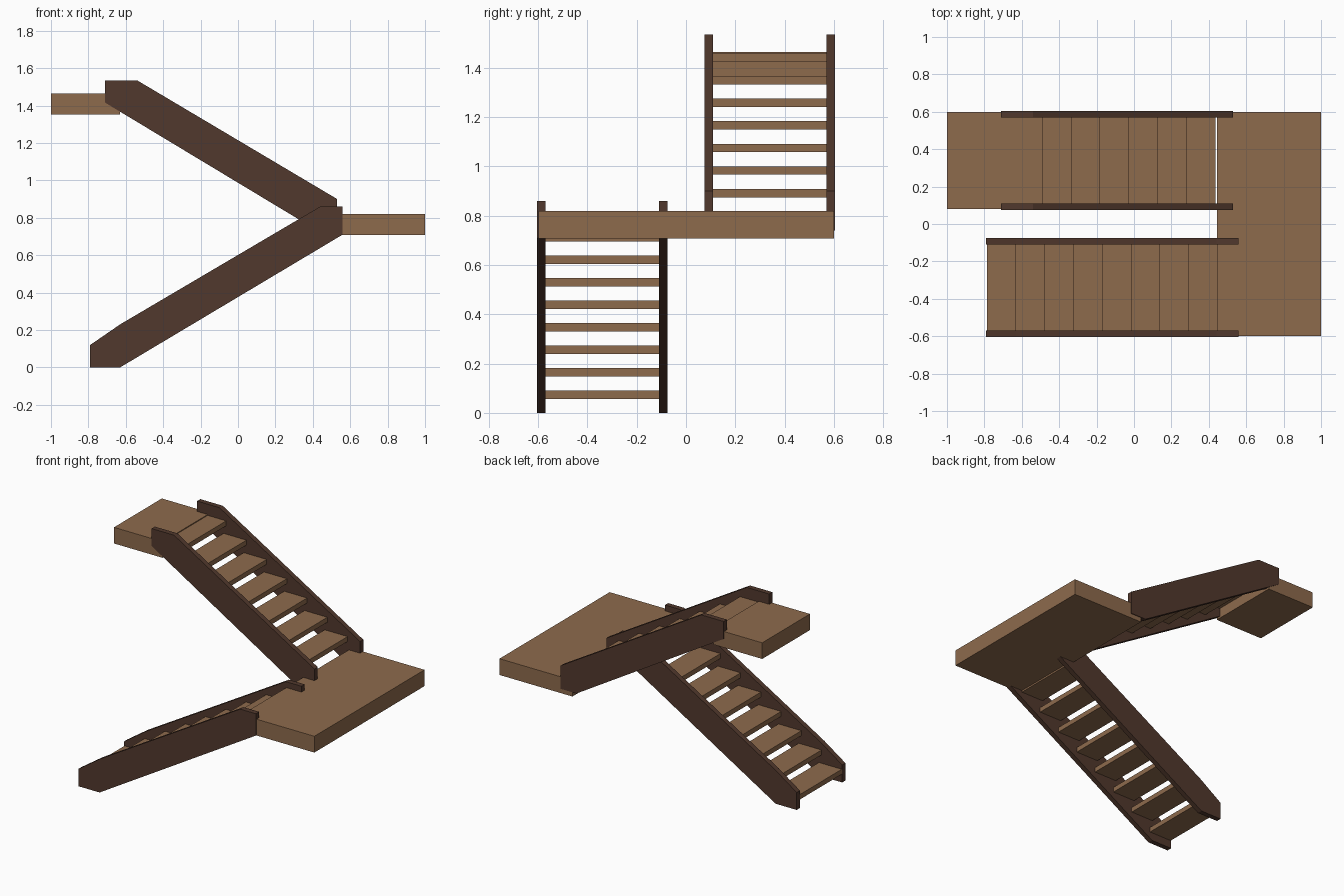
import bpy, bmesh

if "Cube" in bpy.data.objects:
    bpy.data.objects.remove(bpy.data.objects["Cube"])

def material(name, rgb):
    m = bpy.data.materials.new(name)
    m.diffuse_color = (*rgb, 1)
    m.use_nodes = True
    m.node_tree.nodes["Principled BSDF"].inputs["Base Color"].default_value = m.diffuse_color
    return m

WOOD = material("oak_brown", (0.27, 0.145, 0.073))
DARK = material("dark_walnut", (0.083, 0.040, 0.026))

def prism(name, profile, y0, y1, mat):
    """Extrude an x/z profile from y0 to y1."""
    bm = bmesh.new()
    face = bm.faces.new([bm.verts.new((x, y0, z)) for x, z in profile])
    ext = bmesh.ops.extrude_face_region(bm, geom=[face])
    verts = [v for v in ext["geom"] if isinstance(v, bmesh.types.BMVert)]
    bmesh.ops.translate(bm, verts=verts, vec=(0, y1 - y0, 0))
    bmesh.ops.recalc_face_normals(bm, faces=bm.faces)
    me = bpy.data.meshes.new(name)
    bm.to_mesh(me)
    bm.free()
    me.materials.append(mat)
    ob = bpy.data.objects.new(name, me)
    bpy.context.collection.objects.link(ob)
    return ob

def box(name, x0, x1, y0, y1, z0, z1, mat):
    return prism(name, [(x0, z0), (x1, z0), (x1, z1), (x0, z1)], y0, y1, mat)

RISE, RUN, DEPTH, THICK = 0.0915, 0.154, 0.174, 0.034

def flight(name, side, profile, count, x_start, direction, first_top):
    # pair of stringers, outer and inner
    for label, a, b in (("outer", 0.57, 0.605), ("inner", 0.075, 0.11)):
        prism(f"{name}_{label}_stringer", profile, side * a, side * b, DARK)
    # open treads
    for i in range(count):
        x = x_start + direction * RUN * i
        top = first_top + RISE * i
        xa, xb = sorted((x, x + direction * DEPTH))
        ya, yb = sorted((side * 0.105, side * 0.575))
        box(f"{name}_tread_{i + 1}", xa, xb, ya, yb, top - THICK, top, WOOD)

# lower flight climbs towards +x
flight("lower", -1,
       [(-0.79, 0), (-0.63, 0), (0.56, 0.71), (0.56, 0.86),
        (0.44, 0.86), (-0.63, 0.23), (-0.79, 0.12)],
       8, -0.787, 1, 0.09)

# upper flight climbs back towards -x
flight("upper", 1,
       [(0.53, 0.74), (0.53, 0.90), (-0.54, 1.535), (-0.71, 1.535),
        (-0.71, 1.415), (0.41, 0.74)],
       7, 0.435, -1, 0.909)

# landings
box("middle_landing", 0.445, 1.0, -0.598, 0.6, 0.708, 0.82, WOOD)
box("top_landing", -1.0, -0.63, 0.08, 0.6, 1.353, 1.464, WOOD)
